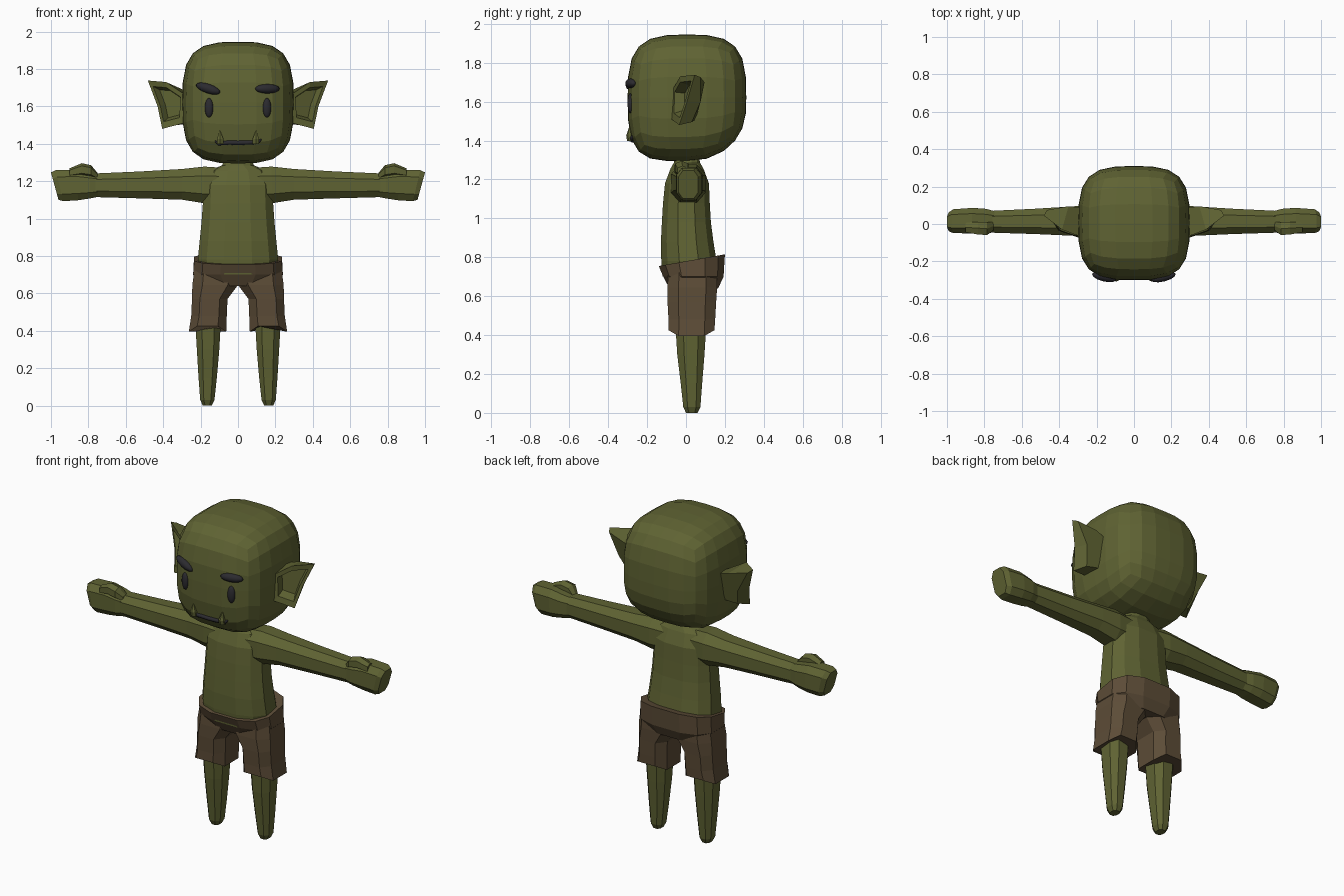
import bpy, bmesh, math
from mathutils import Vector, Euler
from mathutils.bvhtree import BVHTree


def material(name, rgb):
    m = bpy.data.materials.new(name)
    m.diffuse_color = (*rgb, 1)
    return m


GREEN = material("olive_skin", (0.115, 0.125, 0.033))
BROWN = material("brown_cloth", (0.107, 0.072, 0.038))
DARK = material("charcoal", (0.024, 0.023, 0.028))


def finish(bm, name, mat, smooth=False):
    bmesh.ops.recalc_face_normals(bm, faces=bm.faces)
    for f in bm.faces:
        f.smooth = smooth
    me = bpy.data.meshes.new(name)
    bm.to_mesh(me)
    bm.free()
    me.materials.append(mat)
    ob = bpy.data.objects.new(name, me)
    bpy.context.collection.objects.link(ob)
    return ob


def ring(c, u, v, n, p=2.5):
    """Rounded n-sided section with half axes u and v around c."""
    pts = []
    for i in range(n):
        a = 2 * math.pi * (i + 0.5) / n
        ca, sa = math.cos(a), math.sin(a)
        pts.append((math.copysign(abs(ca) ** (2 / p), ca),
                    math.copysign(abs(sa) ** (2 / p), sa)))
    m = max(q[0] for q in pts)
    k = max(q[1] for q in pts)
    return [Vector(c) + Vector(u) * (a / m) + Vector(v) * (b / k) for a, b in pts]


def loft(rings, name, mat, side=1, smooth=False):
    """Skin through a list of rings, capped at both ends."""
    bm = bmesh.new()
    vs = [[bm.verts.new((p.x * side, p.y, p.z)) for p in r] for r in rings]
    n = len(vs[0])
    for a, b in zip(vs, vs[1:]):
        for i in range(n):
            bm.faces.new((a[i], a[(i + 1) % n], b[(i + 1) % n], b[i]))
    bm.faces.new(vs[0])
    bm.faces.new(vs[-1])
    return finish(bm, name, mat, smooth)


def upright(rows, n, p=2.5):
    """Rings stacked in z from rows of z, cx, cy, hx, hy, back rise."""
    return [ring((cx, cy, z), (hx, 0, 0), (0, hy, dz), n, p)
            for z, cx, cy, hx, hy, dz in rows]


def sideways(rows, n, p=2.5):
    """Rings along x from rows of x, cy, cz, hy, hz, lean."""
    return [ring((x, cy, cz), (0, hy, 0), (lean, 0, hz), n, p)
            for x, cy, cz, hy, hz, lean in rows]


# Head: rounded cube, full at the jaw and cut away at the nape
bm = bmesh.new()
bmesh.ops.create_cube(bm, size=2)
bmesh.ops.subdivide_edges(bm, edges=bm.edges[:], cuts=5, use_grid_fill=True)
for v in bm.verts:
    d = v.co
    d = d / sum(abs(t) ** 3.3 for t in d) ** (1 / 3.3)
    x, y, z = d
    if z < 0:
        z *= 1 - 0.25 * y * y if y > 0 else 1 + 0.08 * y * y
    v.co = (0.298 * x, 0.005 + 0.305 * y, 1.62 + 0.325 * z)
face = BVHTree.FromBMesh(bm)
finish(bm, "head", GREEN)


def on_face(x, z, out=0.0):
    hit = face.ray_cast(Vector((x, -1, z)), Vector((0, 1, 0)))[0]
    return Vector((x, hit.y - out, z))


def blob(name, c, size, rot=(0, 0, 0)):
    bm = bmesh.new()
    bmesh.ops.create_uvsphere(bm, u_segments=12, v_segments=8, radius=1)
    e = Euler([math.radians(a) for a in rot]).to_matrix()
    for v in bm.verts:
        v.co = e @ Vector(a * b for a, b in zip(v.co, size)) + c
    finish(bm, name, DARK, True)


# Eyes and uneven brows
for s, side in ((1, "left"), (-1, "right")):
    blob(side + "_eye", on_face(s * 0.155, 1.592), (0.023, 0.016, 0.052), (0, 0, s * 10))
blob("left_brow", on_face(0.157, 1.694), (0.068, 0.024, 0.025), (0, 0, 14))
blob("right_brow", on_face(-0.16, 1.695), (0.07, 0.024, 0.025), (0, 18, -14))

# Mouth
line = [(-0.122, 1.412, 0.005), (-0.105, 1.402, 0.011), (-0.05, 1.406, 0.011),
        (0, 1.405, 0.011), (0.05, 1.406, 0.011), (0.11, 1.41, 0.011), (0.125, 1.422, 0.005)]
loft([ring(on_face(x, z, 0.003), (0, r, 0), (0, 0, r), 8, 2) for x, z, r in line],
     "mouth", DARK, smooth=True)

for s, side in ((1, "left"), (-1, "right")):
    # Tusk
    base = on_face(0.095, 1.41, 0.008)
    loft([ring(base + Vector(o), (r, 0, 0), (0, r, 0), 6, 2) for o, r in
          (((0, 0, -0.012), 0.017), ((0, -0.005, 0.015), 0.017),
           ((0.003, -0.004, 0.062), 0.002))], side + "_tusk", GREEN, s)

    # Ear: rear shell, front rim, rim lip and hollow
    rim = [Vector(p) for p in ((0.28, -0.07, 1.66), (0.385, -0.03, 1.73),
                               (0.482, 0.045, 1.738), (0.43, 0.005, 1.60),
                               (0.405, -0.035, 1.48), (0.29, -0.075, 1.51))]
    back = [Vector(p) for p in ((0.25, 0.085, 1.67), (0.35, 0.095, 1.70),
                                (0.465, 0.075, 1.725), (0.40, 0.075, 1.60),
                                (0.365, 0.03, 1.495), (0.25, 0.05, 1.51))]
    mid = sum(rim, Vector()) / 6
    lip = [p.lerp(mid, 0.27) for p in rim]
    hollow = [p.lerp(mid, 0.42) + Vector((-0.02, 0.045, 0)) for p in rim]
    loft([back, rim, lip, hollow], side + "_ear", GREEN, s)

    # Arm
    loft(sideways([(0.06, 0.005, 1.18, 0.085, 0.09, 0),
                   (0.18, 0.012, 1.18, 0.088, 0.098, 0),
                   (0.30, 0.016, 1.183, 0.08, 0.082, 0),
                   (0.52, 0.014, 1.18, 0.068, 0.072, 0),
                   (0.77, 0.012, 1.178, 0.058, 0.063, 0)], 8), side + "_arm", GREEN, s)

    # Fist
    loft(sideways([(0.74, 0.012, 1.178, 0.055, 0.060, 0),
                   (0.79, 0.015, 1.178, 0.066, 0.07, 0),
                   (0.86, 0.018, 1.18, 0.068, 0.082, 0.005),
                   (0.955, 0.015, 1.176, 0.064, 0.083, 0.02),
                   (0.98, 0.012, 1.174, 0.050, 0.073, 0.02)], 8, 3), side + "_fist", GREEN, s)

    # Thumb folded over the top of the fist
    loft(sideways([(0.75, -0.01, 1.225, 0.022, 0.018, 0),
                   (0.785, -0.025, 1.253, 0.034, 0.032, 0),
                   (0.835, -0.022, 1.262, 0.034, 0.034, 0),
                   (0.90, -0.018, 1.245, 0.026, 0.024, 0)], 6), side + "_thumb", GREEN, s)

    # Lower leg
    loft(upright([(0.46, 0.16, 0.025, 0.069, 0.08, 0),
                  (0.30, 0.16, 0.025, 0.060, 0.07, 0),
                  (0.15, 0.162, 0.028, 0.049, 0.055, 0),
                  (0.03, 0.164, 0.03, 0.038, 0.044, 0),
                  (0.0, 0.164, 0.03, 0.024, 0.03, 0)], 8), side + "_leg", GREEN, s)

    # Shorts leg with a ragged hem
    rows = upright([(0.73, 0.12, 0.035, 0.112, 0.125, 0),
                    (0.645, 0.122, 0.032, 0.122, 0.128, 0),
                    (0.57, 0.151, 0.03, 0.095, 0.125, 0),
                    (0.48, 0.155, 0.03, 0.095, 0.12, 0),
                    (0.41, 0.163, 0.028, 0.1, 0.118, 0)], 8, 3)
    for i, p in enumerate(rows[-1]):
        p.z += 0.015 if i % 4 in (1, 2) else -0.015
    loft(rows, side + "_shorts_leg", BROWN, s)

# Torso and neck
loft(upright([(0.70, 0, 0.02, 0.20, 0.14, 0), (0.78, 0, 0.015, 0.215, 0.142, 0),
              (0.88, 0, 0.006, 0.205, 0.135, 0), (0.98, 0, 0.002, 0.195, 0.126, 0),
              (1.08, 0, 0.002, 0.188, 0.12, 0), (1.18, 0, 0.005, 0.185, 0.113, 0),
              (1.255, 0, 0.005, 0.155, 0.085, 0), (1.285, 0, 0.005, 0.085, 0.068, 0),
              (1.34, 0, 0.005, 0.065, 0.055, 0)], 12), "torso", GREEN)

# Shorts seat, waistband rising toward the back
loft(upright([(0.785, 0, 0.03, 0.235, 0.17, 0.03), (0.70, 0, 0.038, 0.24, 0.155, 0),
              (0.64, 0, 0.04, 0.18, 0.125, 0)], 12, 2.8), "shorts_seat", BROWN)
